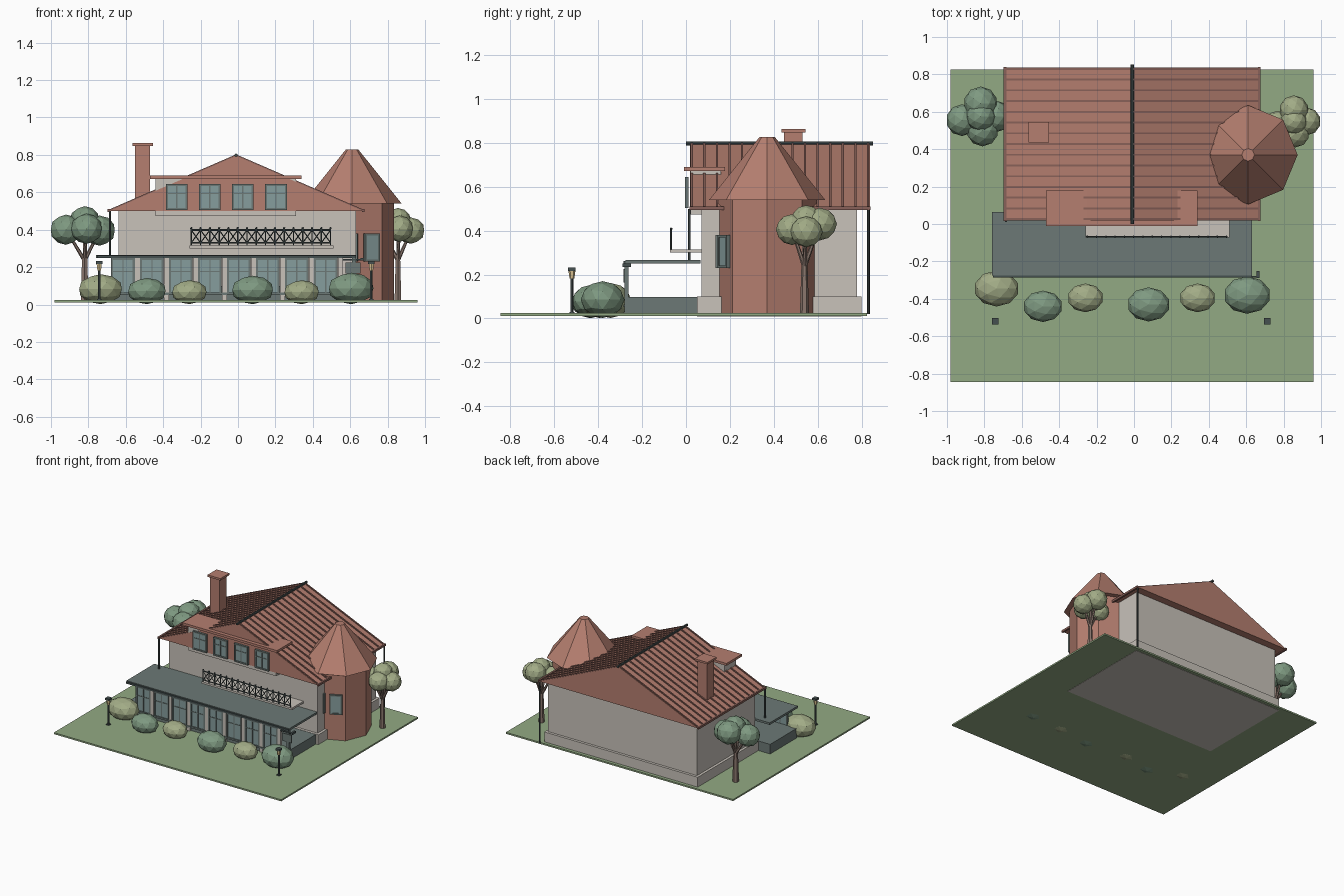
import bpy, bmesh, math
from mathutils import Vector, Matrix

if "Cube" in bpy.data.objects:
    bpy.data.objects.remove(bpy.data.objects["Cube"])

def mat(name, r, g, b):
    m = bpy.data.materials.new(name)
    m.diffuse_color = (r, g, b, 1)
    m.use_nodes = True
    m.node_tree.nodes["Principled BSDF"].inputs["Base Color"].default_value = m.diffuse_color
    return m

LAWN = mat("lawn", .29, .40, .23)
TILE = mat("terracotta", .46, .21, .16)
RIB = mat("dark_tile", .25, .12, .10)
WALL = mat("plaster", .58, .54, .49)
SLATE = mat("slate", .15, .19, .18)
IRON = mat("iron", .06, .08, .08)
GLASS = mat("glass", .24, .34, .34)
LEAF = mat("leaf_green", .21, .32, .22)
LEAF2 = mat("leaf_light", .36, .41, .24)
BARK = mat("bark", .25, .18, .15)
LIGHT = mat("lamp_glow", .75, .58, .30)

def finish(name, bm, m):
    bmesh.ops.recalc_face_normals(bm, faces=bm.faces)
    me = bpy.data.meshes.new(name)
    bm.to_mesh(me)
    bm.free()
    ob = bpy.data.objects.new(name, me)
    bpy.context.collection.objects.link(ob)
    me.materials.append(m)
    return ob

def box(name, x0, x1, y0, y1, z0, z1, m):
    bm = bmesh.new()
    mx = Matrix.Translation(((x0+x1)/2, (y0+y1)/2, (z0+z1)/2)) @ Matrix.Diagonal((x1-x0, y1-y0, z1-z0, 1))
    bmesh.ops.create_cube(bm, size=1, matrix=mx)
    return finish(name, bm, m)

def rod(name, a, b, r0, m, r1=None, n=6):
    a, b = Vector(a), Vector(b)
    d = b - a
    rot = d.to_track_quat('Z', 'Y').to_matrix().to_4x4() if abs(d.x) + abs(d.y) > 1e-6 else Matrix()
    bm = bmesh.new()
    bmesh.ops.create_cone(bm, cap_ends=True, segments=n, radius1=r0, radius2=r0 if r1 is None else r1,
                          depth=d.length, matrix=Matrix.Translation((a+b)/2) @ rot)
    return finish(name, bm, m)

def blob(name, c, r, m, sub=2):
    bm = bmesh.new()
    bmesh.ops.create_icosphere(bm, subdivisions=sub, radius=1,
                               matrix=Matrix.Translation(c) @ Matrix.Diagonal((*r, 1)))
    return finish(name, bm, m)

def prism(name, pts, y0, y1, m):
    bm = bmesh.new()
    f = bm.faces.new([bm.verts.new((x, y0, z)) for x, z in pts])
    ext = bmesh.ops.extrude_face_region(bm, geom=[f])
    bmesh.ops.translate(bm, vec=(0, y1-y0, 0), verts=[v for v in ext['geom'] if isinstance(v, bmesh.types.BMVert)])
    if f.is_valid is False or len(bm.faces) < len(pts) + 2:
        bm.faces.new([v for v in bm.verts if abs(v.co.y - y0) < 1e-6])
    return finish(name, bm, m)

def window(name, c, w, h, angle=0, bars=1):
    # glass pane, frame and glazing bars, facing -y before rotation
    t = .011
    parts = [box(name + "_glass", -w/2, w/2, -.003, .006, -h/2, h/2, GLASS)]
    for s in (-1, 1):
        parts.append(box(name + "_stile", s*w/2 - t/2, s*w/2 + t/2, -.008, .008, -h/2, h/2, SLATE))
        parts.append(box(name + "_rail", -w/2 - t/2, w/2 + t/2, -.008, .008, s*h/2 - t/2, s*h/2 + t/2, SLATE))
    if bars:
        parts.append(box(name + "_mullion", -t/3, t/3, -.006, .006, -h/2, h/2, SLATE))
        parts.append(box(name + "_bar", -w/2, w/2, -.006, .006, h*.12, h*.12 + .006, SLATE))
    for p in parts:
        p.data.transform(Matrix.Translation(c) @ Matrix.Rotation(angle, 4, 'Z'))

# ground and house body
box("lawn", -.98, .96, -.845, .825, .012, .024, LAWN)
box("plinth", -.66, .65, .05, .80, .01, .10, WALL)
box("house_walls", -.64, .63, .07, .78, .02, .515, WALL)

# gable roof with ribs, ridge and eaves gutters
RX, RZ, EX, EZ = -.01, .795, .68, .50
prism("roof", [(RX-EX, EZ), (RX+EX, EZ), (RX, RZ)], .018, .838, TILE)
slope = math.atan2(RZ-EZ, EX)
length = math.hypot(EX, RZ-EZ)
for i in range(15):
    y = .026 + i*.0574
    for s in (-1, 1):
        rib = box("roof_rib", 0, length, y-.005, y+.005, -.004, .007, RIB)
        flip = Matrix.Rotation(math.pi, 4, 'Z') if s < 0 else Matrix()
        rib.data.transform(Matrix.Translation((RX, y, RZ)) @ flip @ Matrix.Rotation(slope, 4, 'Y')
                           @ Matrix.Translation((0, -y, 0)))
rod("ridge_cap", (RX, 0, RZ+.003), (RX, .852, RZ+.003), .009, IRON, n=8)
for s in (-1, 1):
    x = RX + s*EX
    box("gutter", x-.007, x+.007, .015, .84, .494, .51, RIB)
rod("front_downspout", (-.685, .015, .25), (-.685, .015, .5), .006, IRON)
rod("back_downspout", (.665, .832, .02), (.665, .832, .5), .006, IRON)

# dormer
box("dormer_body", -.44, .31, .021, .16, .473, .675, WALL)
box("dormer_roof", -.47, .34, -.01, .178, .672, .69, TILE)
for i in range(4):
    window("dormer_window", (-.328 + i*.177, .004, .575), .105, .13)

# chimney
box("chimney", -.55, -.47, .447, .53, .50, .85, TILE)
box("chimney_cap", -.565, -.455, .435, .545, .848, .863, TILE)

# octagonal tower
rod("tower", (.61, .37, .015), (.61, .37, .545), .225, TILE, n=8)
rod("tower_roof", (.61, .37, .54), (.61, .37, .828), .265, TILE, .034, n=8)
for o in ("tower", "tower_roof"):  # corners on the x and y axes
    me = bpy.data.objects[o].data
    v = me.vertices[0].co - Vector((.61, .37, 0))
    off = math.atan2(v.y, v.x) % (math.pi/4)
    c = Matrix.Translation((.61, .37, 0))
    me.transform(c @ Matrix.Rotation(-off, 4, 'Z') @ c.inverted())
for deg in (28, -4):
    a = math.radians(deg)
    window("tower_window", (.61 + .225*math.sin(a), .37 - .225*math.cos(a), .305), .08, .14, a, 0)

# porch
box("porch_floor", -.76, .63, -.268, .06, .015, .098, SLATE)
box("porch_roof", -.76, .63, -.275, .065, .25, .266, SLATE)
box("porch_fascia", -.755, .63, -.285, -.268, .248, .262, IRON)
box("porch_sill", -.70, .56, -.284, -.262, .052, .064, SLATE)
for i in range(8):
    x = -.615 + i*.155
    window("porch_window", (x, -.272, .152), .115, .185)
    box("porch_post", x+.065, x+.09, -.28, -.264, .024, .25, WALL)
box("corner_post", .61, .63, -.28, -.262, .024, .25, SLATE)
box("bracket", .56, .67, -.287, -.277, .235, .243, IRON)
box("hanging_board", .575, .655, -.286, -.278, .165, .225, SLATE)
box("bracket_return", .655, .67, -.29, -.25, .235, .25, IRON)

# balcony with iron railing
box("balcony_slab", -.26, .51, -.072, .072, .30, .315, WALL)
rod("balcony_top_rail", (-.25, -.068, .398), (.495, -.068, .398), .005, IRON)
rod("balcony_low_rail", (-.25, -.068, .33), (.495, -.068, .33), .004, IRON)
N = 15
step = .745/N
for i in range(N+1):
    x = -.25 + i*step
    rod("baluster", (x, -.068, .312), (x, -.068, .405), .004, IRON)
    blob("baluster_knob", (x, -.068, .408), (.007, .007, .007), IRON, 1)
    if i < N:
        rod("lattice", (x, -.068, .33), (x+step, -.068, .398), .003, IRON, n=4)
        rod("lattice", (x, -.068, .398), (x+step, -.068, .33), .003, IRON, n=4)

# bushes: x, y, radius, height
bushes = [(-.735, -.345, .12, .16), (-.487, -.44, .105, .14), (-.26, -.395, .096, .128),
          (.078, -.43, .114, .152), (.34, -.395, .096, .128), (.605, -.38, .125, .168)]
for i, (x, y, r, h) in enumerate(bushes):
    blob("bush", (x, y, h/2 + .002), (r, r*.8, h/2), LEAF if i % 2 and i < 5 and i != 4 or i == 5 else LEAF2)

# trees: trunk, branches, leaf clumps
def tree(x, y, m, k):
    rod("trunk", (x, y, .015), (x, y, .25), .024*k, BARK, .016*k)
    for dx, dy, z, r in [(-.10, -.01, .40, .085), (.08, .01, .395, .085), (0, .08, .43, .09),
                         (.01, -.065, .405, .085), (0, .01, .45, .08)]:
        c = (x + dx*k, y + dy*k, z)
        rod("branch", (x, y, .235), c, .011, BARK, .006)
        blob("leaf_clump", c, (r*k, r*k, r*k*.95), m)
tree(-.82, .565, LEAF, 1)
tree(.855, .54, LEAF2, .87)

# garden lamps
for x in (-.742, .713):
    box("lamp_foot", x-.012, x+.012, -.532, -.508, .02, .03, IRON)
    rod("lamp_pole", (x, -.52, .02), (x, -.52, .185), .007, IRON)
    rod("lantern", (x, -.52, .182), (x, -.52, .218), .011, LIGHT, .016)
    box("lamp_cap", x-.017, x+.017, -.537, -.503, .217, .232, IRON)
